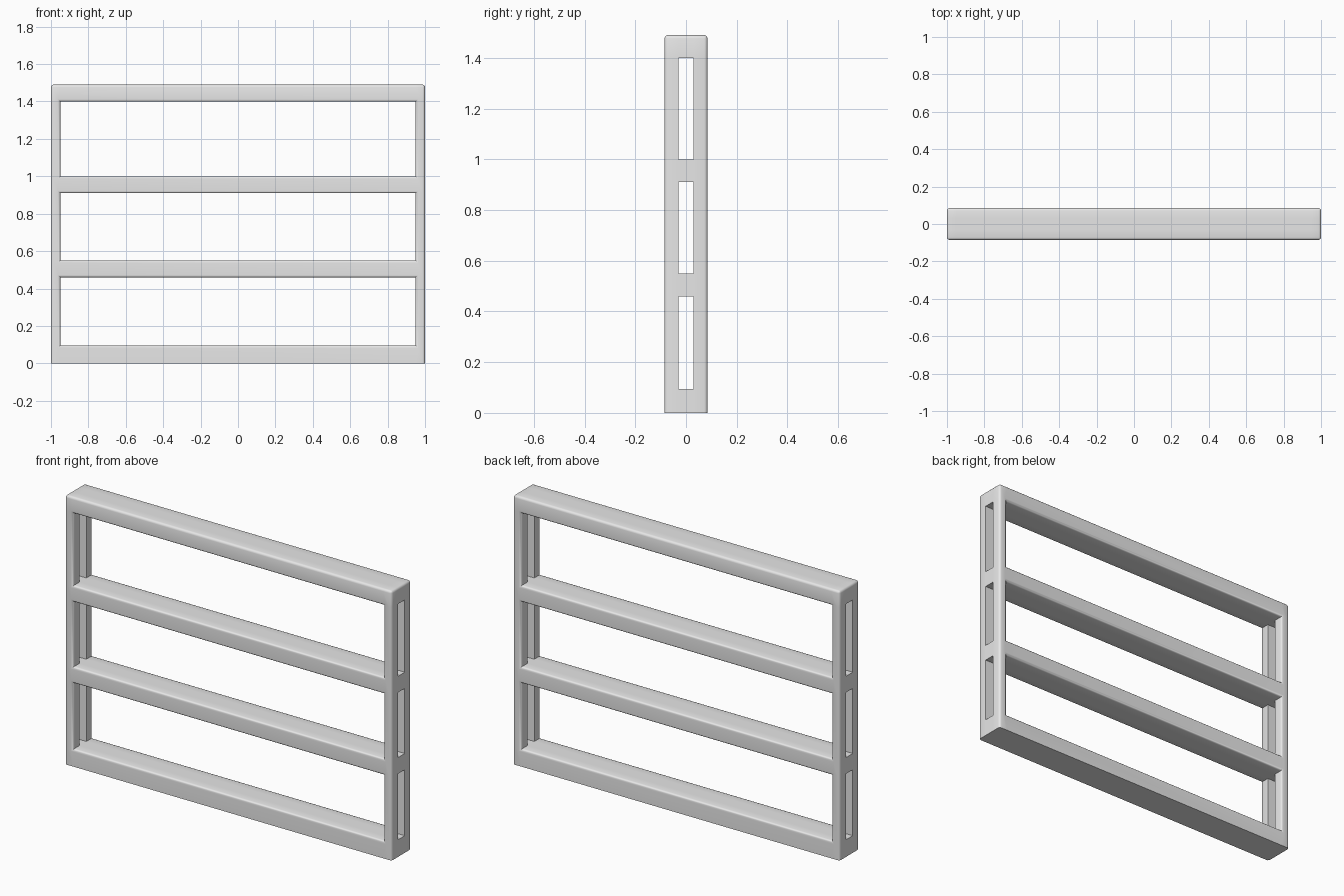
import bpy
import bmesh
from math import radians

cube = bpy.data.objects.get("Cube")
if cube:
    bpy.data.objects.remove(cube, do_unlink=True)

# Levels of the frame: even z bands are rails, odd bands are openings
XS = [-1, -0.95, 0.95, 1]
YS = [-0.085, -0.03, 0.03, 0.085]
ZS = [0, 0.095, 0.46, 0.55, 0.91, 1.0, 1.4, 1.49]
BEVEL = 0.013


def solid(i, j, k):
    if not (0 <= i < 3 and 0 <= j < 3 and 0 <= k < len(ZS) - 1):
        return False
    return k % 2 == 0 or (i != 1 and j != 1)


# Skin of the frame: rails full width, slotted posts at both ends
bm = bmesh.new()
verts = {}


def corner(key):
    if key not in verts:
        verts[key] = bm.verts.new((XS[key[0]], YS[key[1]], ZS[key[2]]))
    return verts[key]


for i in range(3):
    for j in range(3):
        for k in range(len(ZS) - 1):
            if not solid(i, j, k):
                continue
            for axis in range(3):
                for side in (0, 1):
                    near = [i, j, k]
                    near[axis] += 2 * side - 1
                    if solid(*near):
                        continue
                    ring = []
                    for a, b in ((0, 0), (1, 0), (1, 1), (0, 1)):
                        key = [i, j, k]
                        key[axis] += side
                        key[(axis + 1) % 3] += a
                        key[(axis + 2) % 3] += b
                        ring.append(corner(tuple(key)))
                    bm.faces.new(ring if side else ring[::-1])
bmesh.ops.recalc_face_normals(bm, faces=bm.faces[:])


# Round the outer edges and the front and back rims, leaving the base square
def rounded(edge):
    if len(edge.link_faces) != 2 or edge.calc_face_angle() < 1:
        return False
    a, b = (v.co for v in edge.verts)
    if max(a.z, b.z) < 0.01:
        return False
    front_or_back = abs(a.y) > 0.08 and abs(a.y - b.y) < 0.01
    top_end = min(a.z, b.z) > 1.45
    return front_or_back or top_end


bmesh.ops.bevel(bm, geom=[e for e in bm.edges if rounded(e)], offset=BEVEL,
                segments=3, profile=0.5, affect='EDGES', clamp_overlap=True)

mesh = bpy.data.meshes.new("shelf_frame")
bm.to_mesh(mesh)
bm.free()
frame = bpy.data.objects.new("shelf_frame", mesh)
bpy.context.collection.objects.link(frame)

# Plain grey finish
grey = bpy.data.materials.new("light_grey")
grey.use_nodes = True
grey.diffuse_color = (0.8, 0.8, 0.8, 1)
grey.node_tree.nodes["Principled BSDF"].inputs["Base Color"].default_value = (0.8, 0.8, 0.8, 1)
mesh.materials.append(grey)

bpy.ops.object.select_all(action='DESELECT')
frame.select_set(True)
bpy.context.view_layer.objects.active = frame
bpy.ops.object.shade_smooth_by_angle(angle=radians(35))
